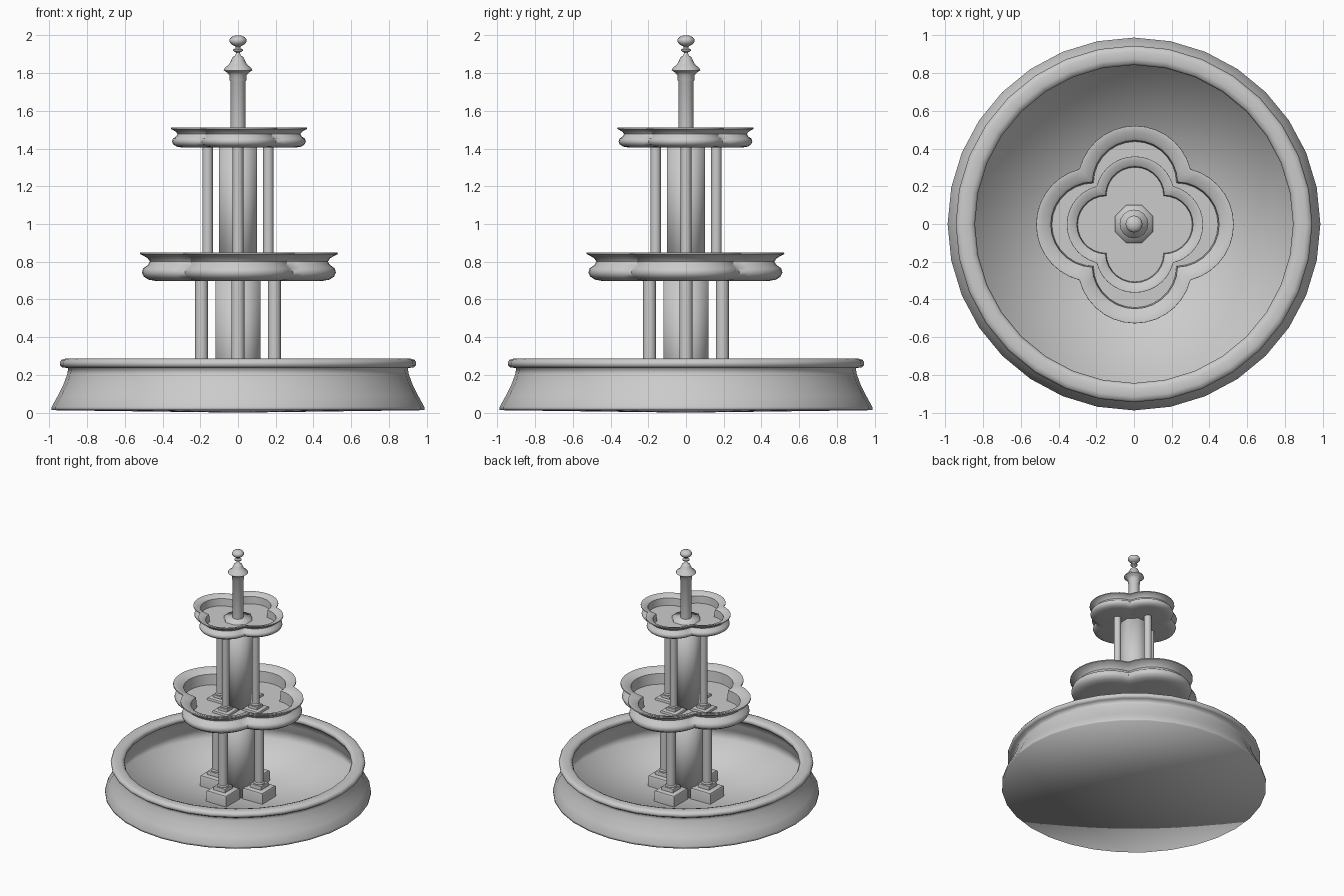
import bpy, bmesh
from math import sin, cos, pi, sqrt, atan2

if "Cube" in bpy.data.objects:
    bpy.data.objects.remove(bpy.data.objects["Cube"])


def finish(bm, name, loc=(0, 0, 0), angle=None):
    bmesh.ops.recalc_face_normals(bm, faces=bm.faces)
    me = bpy.data.meshes.new(name)
    bm.to_mesh(me)
    bm.free()
    ob = bpy.data.objects.new(name, me)
    ob.location = loc
    bpy.context.collection.objects.link(ob)
    bpy.ops.object.select_all(action='DESELECT')
    ob.select_set(True)
    bpy.context.view_layer.objects.active = ob
    if angle is None:
        bpy.ops.object.shade_smooth()
    else:
        bpy.ops.object.shade_smooth_by_angle(angle=angle)
    return ob


def skin(bm, rings, z_first=None, z_last=None):
    """Bridge rings of points; close both ends with a fan to the axis."""
    vs = [[bm.verts.new(p) for p in r] for r in rings]
    n = len(vs[0])
    for a, b in zip(vs, vs[1:]):
        for i in range(n):
            j = (i + 1) % n
            bm.faces.new((a[i], a[j], b[j], b[i]))
    for ring, z in ((vs[0], z_first), (vs[-1], z_last)):
        z = ring[0].co.z if z is None else z
        c = bm.verts.new((0, 0, z))
        for i in range(n):
            bm.faces.new((ring[i], ring[(i + 1) % n], c))


def lathe(name, profile, sides, phase=0.0, loc=(0, 0, 0), z_first=None, z_last=None, angle=None):
    bm = bmesh.new()
    skin(bm, [[(r * cos(2 * pi * i / sides + phase), r * sin(2 * pi * i / sides + phase), z)
               for i in range(sides)] for r, z in profile], z_first, z_last)
    return finish(bm, name, loc, angle)


def quatrefoil(d, r, z, s, steps=14):
    """Outline of four overlapping circles, centres at distance d."""
    q = (d + sqrt(2 * r * r - d * d)) / 2
    half = atan2(q, q - d)
    pts = []
    for k in range(4):
        ca, sa = cos(k * pi / 2), sin(k * pi / 2)
        for i in range(steps):
            t = -half + 2 * half * i / steps
            x, y = d + r * cos(t), r * sin(t)
            pts.append((s * (x * ca - y * sa), s * (x * sa + y * ca), z))
    return pts


# (offset from lobe radius, height) of the bowl wall, underside to inner floor
BOWL = [(-0.085, 0), (-0.04, 0.008), (-0.015, 0.025), (-0.006, 0.045), (-0.012, 0.068),
        (-0.038, 0.086), (-0.048, 0.104), (-0.036, 0.122), (-0.008, 0.138), (0.004, 0.144),
        (0.003, 0.153), (-0.012, 0.153), (-0.03, 0.146), (-0.058, 0.138), (-0.074, 0.125),
        (-0.08, 0.04)]


def bowl(name, z0, s):
    bm = bmesh.new()
    skin(bm, [quatrefoil(0.22, 0.30 + o, z0 + s * z, s) for o, z in BOWL])
    return finish(bm, name, (0.005, -0.003, 0), 0.8)


def block(name, x, y, z0, z1, w, bevel):
    bm = bmesh.new()
    bmesh.ops.create_cube(bm, size=1)
    for v in bm.verts:
        v.co = (v.co.x * w, v.co.y * w, (v.co.z + 0.5) * (z1 - z0))
    top = [e for e in bm.edges if all(v.co.z > 1e-4 for v in e.verts)]
    bmesh.ops.bevel(bm, geom=top, offset=bevel, segments=2, affect='EDGES', profile=0.5)
    return finish(bm, name, (x, y, z0), 0.6)


def supports(tag, dist, r, w, z0, z_box, z_plinth, z1):
    """Four slim columns on pedestals, one on each axis."""
    for k in range(4):
        x, y = dist * cos(k * pi / 2), dist * sin(k * pi / 2)
        block(f"{tag}_pedestal_{k}", x, y, z0, z_box, w, w * 0.08)
        block(f"{tag}_plinth_{k}", x, y, z_box, z_plinth, w * 0.56, w * 0.04)
        lathe(f"{tag}_slim_column_{k}",
              [(r * 1.25, z_plinth - 0.01), (r * 1.25, z_plinth + 0.006), (r, z_plinth + 0.014), (r, z1)],
              12, loc=(x, y, 0), angle=0.7)


# Ground basin with flared wall and rounded rim
lathe("basin", [(0.988, 0.013), (0.988, 0.03), (0.955, 0.09), (0.925, 0.15), (0.905, 0.205),
                (0.900, 0.237), (0.930, 0.239), (0.944, 0.25), (0.945, 0.266), (0.936, 0.28),
                (0.915, 0.286), (0.875, 0.286), (0.852, 0.278), (0.843, 0.262), (0.850, 0.242),
                (0.870, 0.235), (0.880, 0.19), (0.90, 0.13), (0.935, 0.035)],
      32, z_first=0.0, z_last=0.022)

# Quatrefoil bowls
bowl("lower_bowl", 0.697, 1.0)
bowl("upper_bowl", 1.405, 0.69)

# Octagonal core columns (flats face the axes)
OCT = 1 / cos(pi / 8)
lathe("lower_core_column", [(0.119 * OCT, 0.02), (0.119 * OCT, 0.72)], 8, pi / 8)
lathe("upper_core_column", [(0.10 * OCT, 0.72), (0.10 * OCT, 1.45)], 8, pi / 8)

# Slim columns
supports("lower", 0.193, 0.035, 0.18, 0.02, 0.115, 0.145, 0.71)
supports("upper", 0.161, 0.028, 0.14, 0.73, 0.757, 0.778, 1.415)

# Top post with finial
lathe("finial_post", [(0.040, 1.44), (0.040, 1.755), (0.046, 1.765), (0.046, 1.79), (0.058, 1.803),
                      (0.076, 1.815), (0.070, 1.828), (0.048, 1.845), (0.036, 1.868), (0.028, 1.885),
                      (0.014, 1.893), (0.010, 1.908), (0.026, 1.918), (0.026, 1.926), (0.012, 1.932),
                      (0.014, 1.942), (0.032, 1.95), (0.045, 1.965), (0.045, 1.978), (0.035, 1.991),
                      (0.018, 1.998)], 16, z_last=2.0, angle=0.9)
